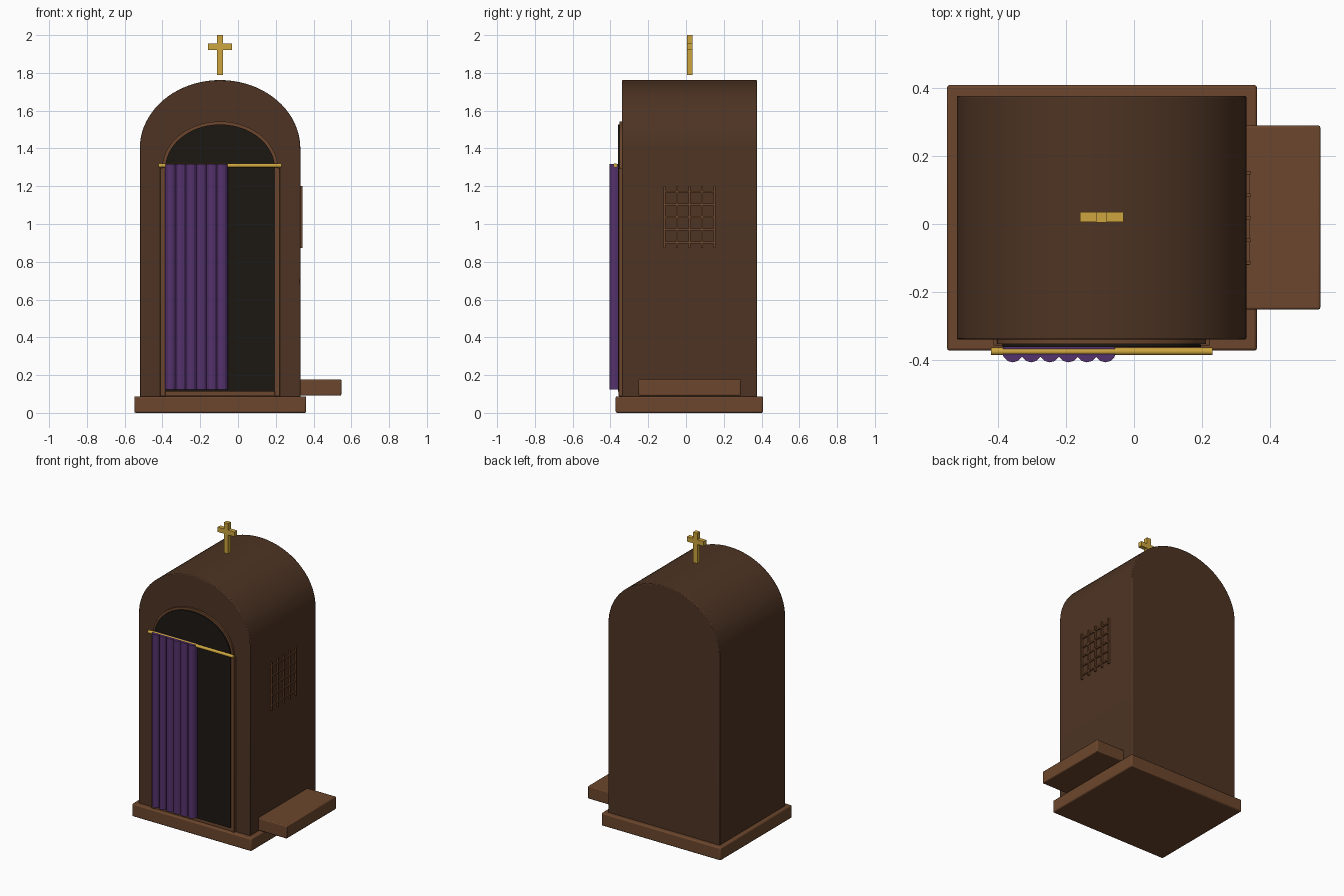
import bpy, bmesh, math

if "Cube" in bpy.data.objects:
    bpy.data.objects.remove(bpy.data.objects["Cube"])

CX, CY = -0.095, 0.02


def material(name, rgb):
    m = bpy.data.materials.new(name)
    m.diffuse_color = (*rgb, 1)
    m.use_nodes = True
    m.node_tree.nodes["Principled BSDF"].inputs["Base Color"].default_value = m.diffuse_color
    return m


WALNUT = material("dark_wood", (0.075, 0.034, 0.017))
OAK = material("trim_wood", (0.15, 0.062, 0.026))
SHADOW = material("shadow", (0.012, 0.009, 0.007))
GOLD = material("gold", (0.62, 0.38, 0.05))
PURPLE = material("purple_cloth", (0.09, 0.032, 0.15))


def finish(name, bm, mat, bevel=0):
    bmesh.ops.recalc_face_normals(bm, faces=bm.faces)
    me = bpy.data.meshes.new(name)
    bm.to_mesh(me)
    bm.free()
    ob = bpy.data.objects.new(name, me)
    bpy.context.collection.objects.link(ob)
    me.materials.append(mat)
    if bevel:
        mod = ob.modifiers.new("bevel", "BEVEL")
        mod.width, mod.segments = bevel, 2
        mod.limit_method, mod.angle_limit = "ANGLE", math.radians(40)
    bpy.ops.object.select_all(action="DESELECT")
    ob.select_set(True)
    bpy.context.view_layer.objects.active = ob
    bpy.ops.object.shade_smooth_by_angle(angle=math.radians(25))
    return ob


def add_box(bm, x0, x1, y0, y1, z0, z1):
    verts = bmesh.ops.create_cube(bm, size=1)["verts"]
    for v in verts:
        v.co.x = (x0 + x1) / 2 + v.co.x * (x1 - x0)
        v.co.y = (y0 + y1) / 2 + v.co.y * (y1 - y0)
        v.co.z = (z0 + z1) / 2 + v.co.z * (z1 - z0)


def boxes(name, mat, bevel, *extents):
    bm = bmesh.new()
    for e in extents:
        add_box(bm, *e)
    return finish(name, bm, mat, bevel)


def arch(name, mat, half, z0, spring, top, y0, y1, bevel=0, n=40):
    """Solid with straight sides and an elliptical head, extruded in y."""
    bm = bmesh.new()
    pts = [(CX - half, z0), (CX + half, z0)]
    for i in range(n + 1):
        a = math.pi * i / n
        pts.append((CX + half * math.cos(a), spring + (top - spring) * math.sin(a)))
    face = bm.faces.new([bm.verts.new((x, y0, z)) for x, z in pts])
    ext = bmesh.ops.extrude_face_region(bm, geom=[face])
    for v in ext["geom"]:
        if isinstance(v, bmesh.types.BMVert):
            v.co.y = y1
    return finish(name, bm, mat, bevel)


# Plinth and arched cabinet
boxes("plinth", OAK, 0.008, (-0.549, 0.361, -0.372, 0.408, 0, 0.088))
arch("cabinet", WALNUT, 0.425, 0.08, 1.40, 1.762, -0.339, 0.376, 0.005)

# Doorway: trim arch, jambs and dark opening
arch("door_trim_arch", OAK, 0.307, 0.09, 1.29, 1.543, -0.352, -0.33)
boxes("door_jambs", OAK, 0.003,
      *[(CX + s * 0.303 - 0.014, CX + s * 0.303 + 0.014, -0.357, -0.33, 0.088, 1.295)
        for s in (-1, 1)])
arch("door_opening", SHADOW, 0.291, 0.113, 1.29, 1.527, -0.361, -0.34)

# Curtain rod
bm = bmesh.new()
rod = bmesh.ops.create_cone(bm, cap_ends=True, segments=16, radius1=0.011,
                            radius2=0.011, depth=0.65)["verts"]
for v in rod:
    x, y, z = v.co
    v.co = (CX + z, -0.374 + x, 1.31 + y)
finish("curtain_rod", bm, GOLD)

# Curtain folds
bm = bmesh.new()
for i in range(6):
    fold = bmesh.ops.create_cone(bm, cap_ends=True, segments=12, radius1=0.031,
                                 radius2=0.031, depth=1.194)["verts"]
    for v in fold:
        v.co.x += -0.356 + i * 0.0544
        v.co.y -= 0.375
        v.co.z += 0.721
finish("curtain", bm, PURPLE)

# Lattice window on the right side
b = 0.005
bars = []
for i in range(-2, 3):
    y, z = 0.018 + i * 0.066, 1.037 + i * 0.067
    bars.append((0.325, 0.342, y - b, y + b, 0.872, 1.202))
    bars.append((0.325, 0.339, -0.12, 0.156, z - b, z + b))
boxes("lattice_window", OAK, 0, *bars)

# Kneeling step
boxes("kneeler", OAK, 0.006, (0.325, 0.547, -0.251, 0.289, 0.091, 0.178))

# Cross above the roof
boxes("cross", GOLD, 0,
      (CX - 0.016, CX + 0.016, CY - 0.015, CY + 0.015, 1.79, 2.0),
      (CX - 0.064, CX + 0.064, CY - 0.0148, CY + 0.0148, 1.922, 1.955))
